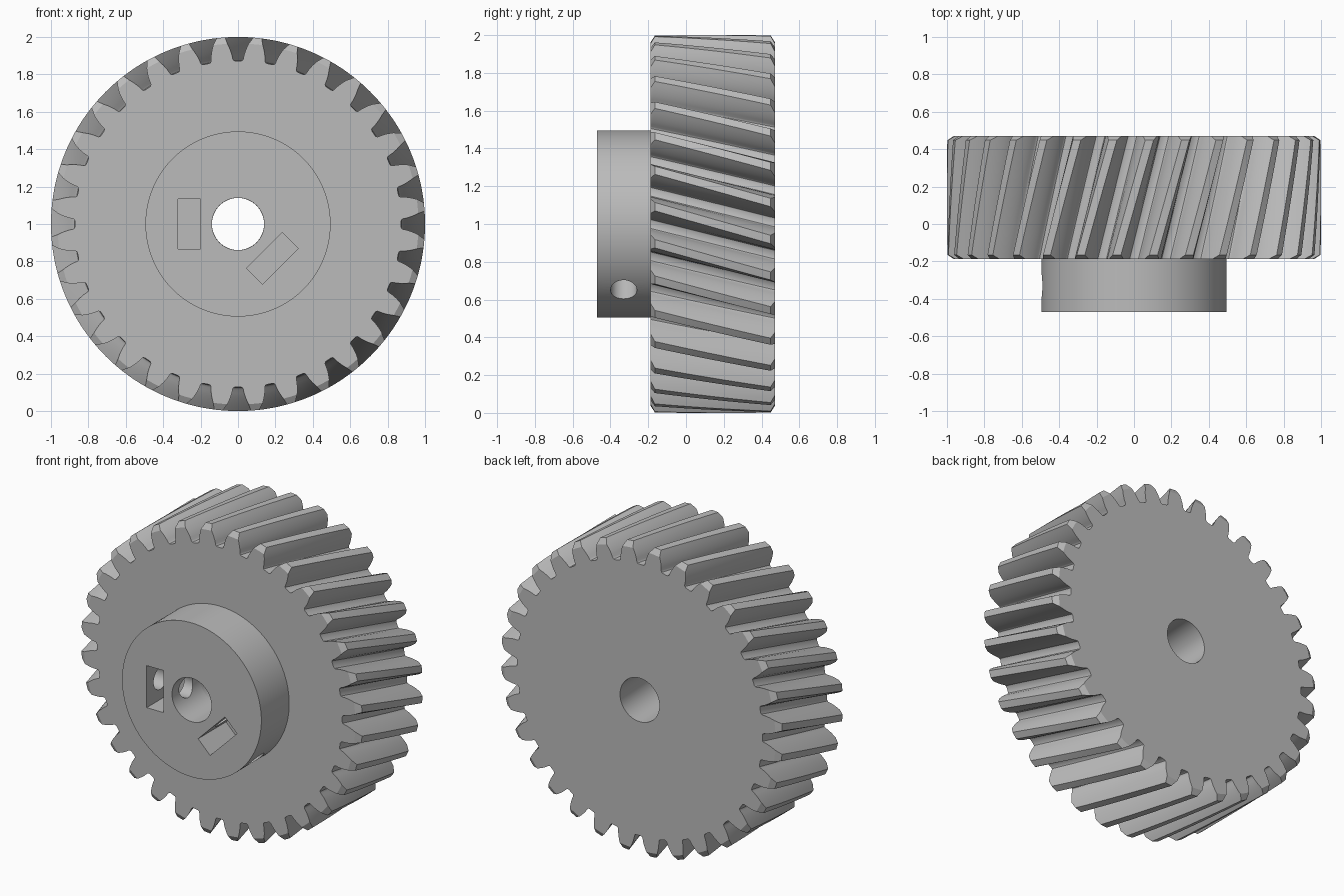
import bpy, bmesh, math
from math import pi, sin, cos, tan, acos, atan, radians
from mathutils import Matrix, Vector

if "Cube" in bpy.data.objects:
    bpy.data.objects.remove(bpy.data.objects["Cube"], do_unlink=True)

TEETH = 32
HELIX = radians(15)
PITCH_R, ROOT_R, TIP_R, BORE_R = 0.943, 0.872, 1.0, 0.14
FACE_Y, BACK_Y, HUB_Y = -0.187, 0.47, -0.47
HUB_R = 0.495
CENTRE = Vector((0, 0, 1))

grey = bpy.data.materials.new("plain_grey")
grey.use_nodes = True
grey.diffuse_color = (0.5, 0.5, 0.5, 1)
grey.node_tree.nodes["Principled BSDF"].inputs["Base Color"].default_value = (0.5, 0.5, 0.5, 1)


def make_object(name, bm):
    bmesh.ops.recalc_face_normals(bm, faces=bm.faces)
    mesh = bpy.data.meshes.new(name)
    bm.to_mesh(mesh)
    bm.free()
    mesh.materials.append(grey)
    ob = bpy.data.objects.new(name, mesh)
    bpy.context.collection.objects.link(ob)
    return ob


def smooth(ob):
    bpy.ops.object.select_all(action='DESELECT')
    ob.select_set(True)
    bpy.context.view_layer.objects.active = ob
    bpy.ops.object.shade_smooth_by_angle(angle=radians(30))


# Involute tooth outline in the transverse plane
PRESSURE = atan(tan(radians(20)) / cos(HELIX))
BASE_R = PITCH_R * cos(PRESSURE)


def half_angle(r):
    a = acos(min(1, BASE_R / r))
    return pi / (2 * TEETH) + tan(PRESSURE) - PRESSURE - (tan(a) - a)


def outline(tip):
    """One full turn of (angle, radius) pairs, with the gaps centred on the axes."""
    base = half_angle(BASE_R)
    flank = [(base + 0.014, ROOT_R), (base + 0.006, ROOT_R + 0.003), (base + 0.002, ROOT_R + 0.008)]
    steps = 6
    for i in range(steps + 1):
        r = BASE_R + 0.004 + (tip - BASE_R - 0.004) * i / steps
        flank.append((half_angle(r), r))
    tooth = [(-a, r) for a, r in flank] + [(0, tip)] + [(a, r) for a, r in reversed(flank)]
    pitch = 2 * pi / TEETH
    return [((k + 0.5) * pitch + a, r) for k in range(TEETH) for a, r in tooth]


# Gear wheel: a closed loft of rings, bore to face to teeth to back to bore
def build_gear():
    bm = bmesh.new()
    full, trimmed = outline(TIP_R), outline(TIP_R - 0.035)
    bore = [(a, BORE_R) for a, r in full]
    chamfer, layers = 0.022, 8
    first, last = FACE_Y + chamfer, BACK_Y - chamfer
    stations = [(FACE_Y, bore), (FACE_Y, trimmed)]
    stations += [(first + (last - first) * i / layers, full) for i in range(layers + 1)]
    stations += [(BACK_Y, trimmed), (BACK_Y, bore)]
    rings = []
    for y, points in stations:
        turn = -(y - FACE_Y) * tan(HELIX) / PITCH_R
        rings.append([bm.verts.new(CENTRE + Vector((r * cos(a + turn), y, r * sin(a + turn))))
                      for a, r in points])
    for lower, upper in zip(rings, rings[1:] + rings[:1]):
        for i in range(len(lower)):
            j = (i + 1) % len(lower)
            bm.faces.new((lower[i], lower[j], upper[j], upper[i]))
    return make_object("gear_wheel", bm)


def cylinder(name, radius, start, end, segments=96):
    bm = bmesh.new()
    axis = end - start
    turn = axis.to_track_quat('Z', 'Y').to_matrix().to_4x4()
    bmesh.ops.create_cone(bm, cap_ends=True, segments=segments, radius1=radius, radius2=radius,
                          depth=axis.length, matrix=Matrix.Translation((start + end) / 2) @ turn)
    return make_object(name, bm)


def box(name, centre, size, angle):
    bm = bmesh.new()
    place = Matrix.Translation(centre) @ Matrix.Rotation(-angle, 4, 'Y') @ Matrix.Diagonal((*size, 1))
    bmesh.ops.create_cube(bm, size=1, matrix=place)
    return make_object(name, bm)


def cut(target, cutter):
    cutter.hide_render = True
    mod = target.modifiers.new("cut", 'BOOLEAN')
    mod.operation, mod.solver, mod.object = 'DIFFERENCE', 'EXACT', cutter
    bpy.context.view_layer.objects.active = target
    bpy.ops.object.modifier_apply(modifier=mod.name)
    bpy.data.objects.remove(cutter, do_unlink=True)


gear = build_gear()

# Hub with bore, nut pockets and radial screw holes
hub = cylinder("hub", HUB_R, CENTRE + Vector((0, HUB_Y, 0)), CENTRE + Vector((0, FACE_Y, 0)), 128)
cut(hub, cylinder("bore_cutter", BORE_R, CENTRE + Vector((0, -1, 0)), CENTRE + Vector((0, 1, 0))))
for angle in (pi, -pi / 4):
    out = Vector((cos(angle), 0, sin(angle)))
    screw = CENTRE + Vector((0, -0.33, 0))
    cut(hub, box("pocket_cutter", CENTRE + out * 0.26 + Vector((0, HUB_Y, 0)), (0.12, 0.8, 0.27), angle))
    cut(hub, cylinder("screw_cutter", 0.07, screw, screw + out * 0.7, 48))

for part in (gear, hub):
    smooth(part)
